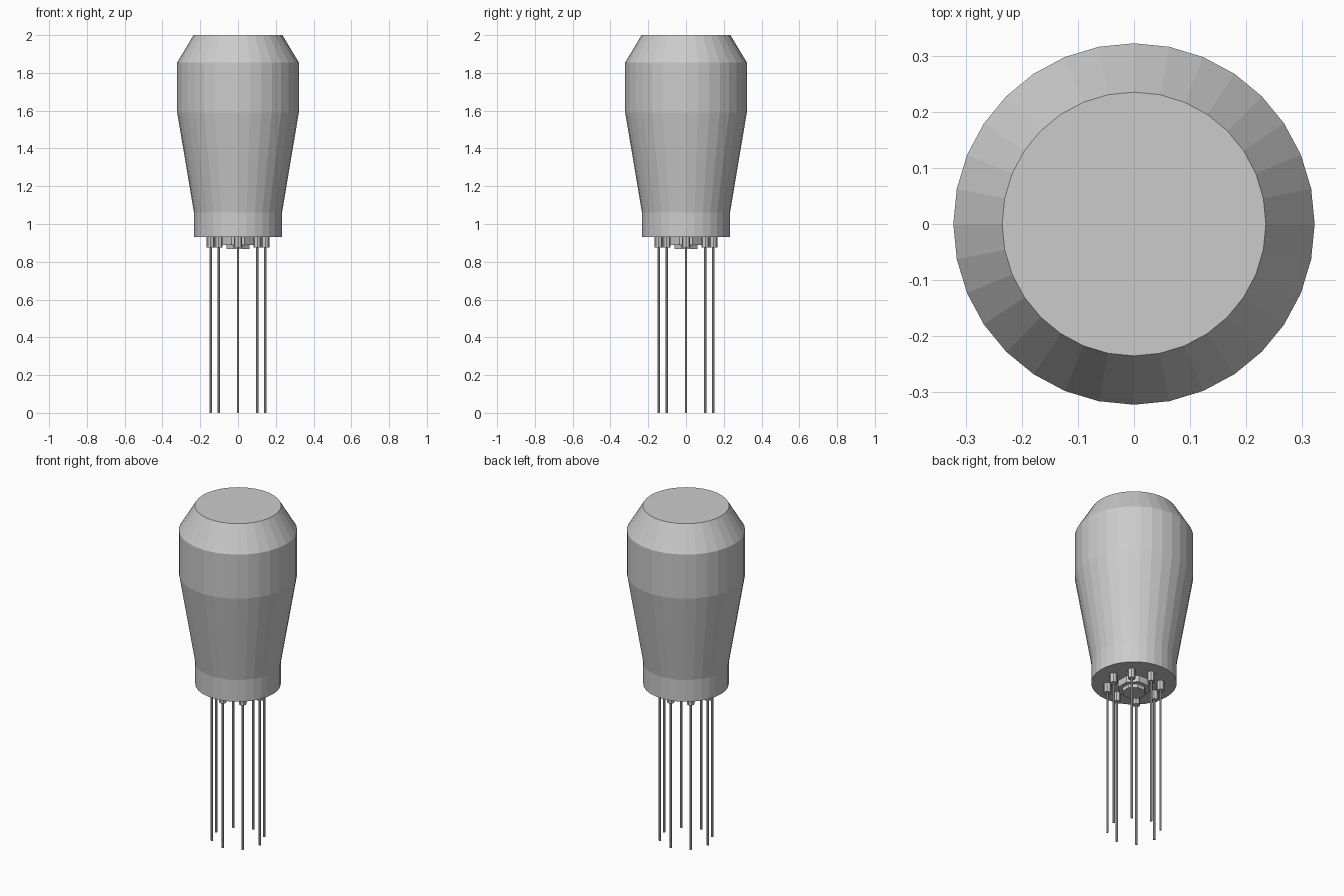
import bpy, bmesh, math

if "Cube" in bpy.data.objects:
    bpy.data.objects.remove(bpy.data.objects["Cube"])


def lathe(name, profile, sides, loc=(0, 0), turn=0.0):
    """Closed flat-shaded solid of revolution from (radius, z) points, bottom to top."""
    bm = bmesh.new()
    rings = []
    for r, z in profile:
        rings.append([bm.verts.new((r * math.cos(turn + 2 * math.pi * i / sides),
                                    r * math.sin(turn + 2 * math.pi * i / sides), z))
                      for i in range(sides)])
    for a, b in zip(rings, rings[1:]):
        for i in range(sides):
            j = (i + 1) % sides
            bm.faces.new((a[i], a[j], b[j], b[i]))
    bm.faces.new(rings[0][::-1])
    bm.faces.new(rings[-1])
    mesh = bpy.data.meshes.new(name)
    bm.to_mesh(mesh)
    bm.free()
    ob = bpy.data.objects.new(name, mesh)
    ob.location = (loc[0], loc[1], 0)
    bpy.context.collection.objects.link(ob)
    return ob


# Bulb-shaped body with chamfered shoulder
lathe("body", [(0.233, 0.93), (0.233, 1.06), (0.322, 1.59),
               (0.322, 1.855), (0.235, 2.0)], 32)

# Stepped hub under the base
lathe("hub_flange", [(0.09, 0.89), (0.09, 0.94)], 8, turn=math.pi / 8)
lathe("hub_boss", [(0.065, 0.868), (0.065, 0.90)], 8, turn=math.pi / 8)

# Ring of eight collared pins
for k in range(8):
    a = k * math.pi / 4
    pos = (0.145 * math.cos(a), 0.145 * math.sin(a))
    lathe(f"pin_collar_{k + 1}", [(0.021, 0.875), (0.021, 0.94)], 8, pos)
    lathe(f"pin_{k + 1}", [(0.0065, 0.0), (0.0065, 0.88)], 8, pos)
